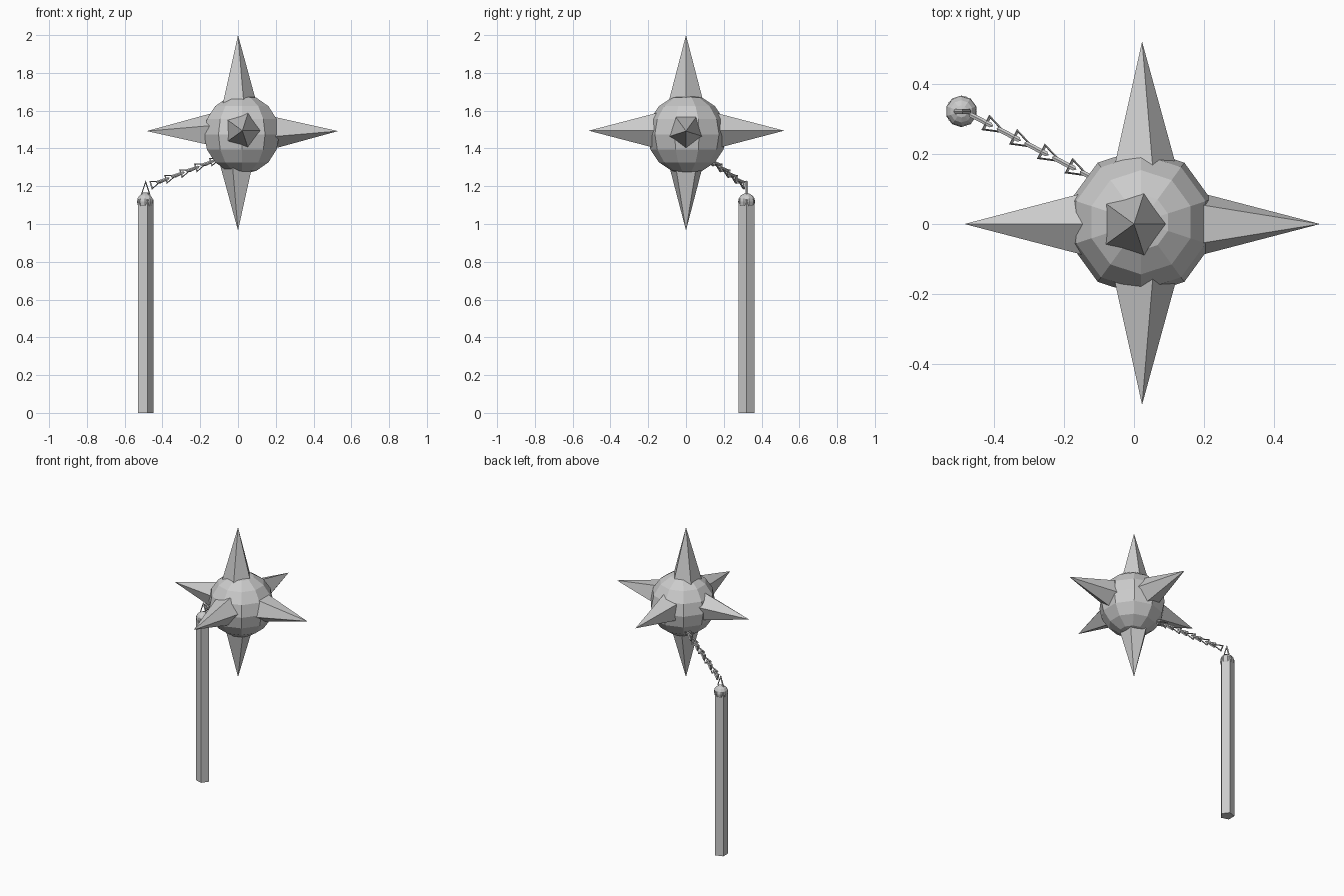
import bpy
from math import pi
from mathutils import Matrix, Vector

if "Cube" in bpy.data.objects:
    bpy.data.objects.remove(bpy.data.objects["Cube"])


def place(name, matrix):
    """Name the newest object and set its transform."""
    ob = bpy.context.object
    ob.name = name
    ob.matrix_world = matrix
    return ob


def ball(name, centre, radius):
    bpy.ops.mesh.primitive_uv_sphere_add(segments=10, ring_count=8, radius=radius)
    return place(name, Matrix.Translation(centre))


def prism(name, r1, r2, depth, matrix):
    """Five-sided prism or cone with its base at the origin and one corner on +x."""
    bpy.ops.mesh.primitive_cone_add(vertices=5, radius1=r1, radius2=r2, depth=depth)
    me = bpy.context.object.data
    me.transform(Matrix.Translation((0, 0, depth / 2)))
    # turn so that a corner lies on +x
    base = max((v.co for v in me.vertices if v.co.z < depth / 2), key=lambda c: c.y)
    me.transform(Matrix.Rotation(-pi / 2, 4, 'Z') if abs(base.x) < 1e-4 else Matrix())
    return place(name, matrix)


# Spiked head
ball("head_ball", (0.02, 0.005, 1.475), 0.21)

SPIKE = 0.40
spikes = [  # name, tip, axis, angle
    ("spike_top", (0, 0, 2.0), 'Y', 0),
    ("spike_bottom", (0, 0, 0.966), 'Y', pi),
    ("spike_right", (0.53, 0, 1.492), 'Y', pi / 2),
    ("spike_left", (-0.483, 0, 1.492), 'Y', -pi / 2),
    ("spike_front", (0.023, -0.515, 1.494), 'X', pi / 2),
    ("spike_back", (0.023, 0.52, 1.494), 'X', -pi / 2),
]
for name, tip, axis, angle in spikes:
    m = (Matrix.Translation(tip) @ Matrix.Rotation(angle, 4, axis)
         @ Matrix.Translation((0, 0, -SPIKE)))
    prism(name, SPIKE * 0.274, 0, SPIKE, m)

# Handle with rounded cap
HX, HY = -0.492, 0.321
prism("handle", 0.045, 0.045, 1.13, Matrix.Translation((HX, HY, 0)))
ball("handle_cap", (HX, HY, 1.118), 0.045)


# Chain of triangular links, alternately upright and flat
def link(name, centre, along, side):
    bpy.ops.mesh.primitive_torus_add(major_segments=3, minor_segments=4,
                                     major_radius=0.034, minor_radius=0.007)
    bpy.context.object.data.transform(Matrix.Diagonal((1.2, 0.7, 1, 1)))
    x = along.normalized()
    z = x.cross(side).normalized()
    y = z.cross(x)
    rot = Matrix((x, y, z)).transposed().to_4x4()
    return place(name, Matrix.Translation(centre) @ rot)


link("chain_link_0", (HX + 0.003, HY, 1.182), Vector((0, 0, 1)), Vector((1, 0, 0)))
step = Vector((0.0395, -0.0205, 0.0152))
flat = step.cross(Vector((0, 0, 1)))
for k in range(1, 11):
    side = Vector((0, 0, 1)) if k % 2 else flat
    link(f"chain_link_{k}", Vector((-0.482, 0.32, 1.198)) + step * k, step, side)
